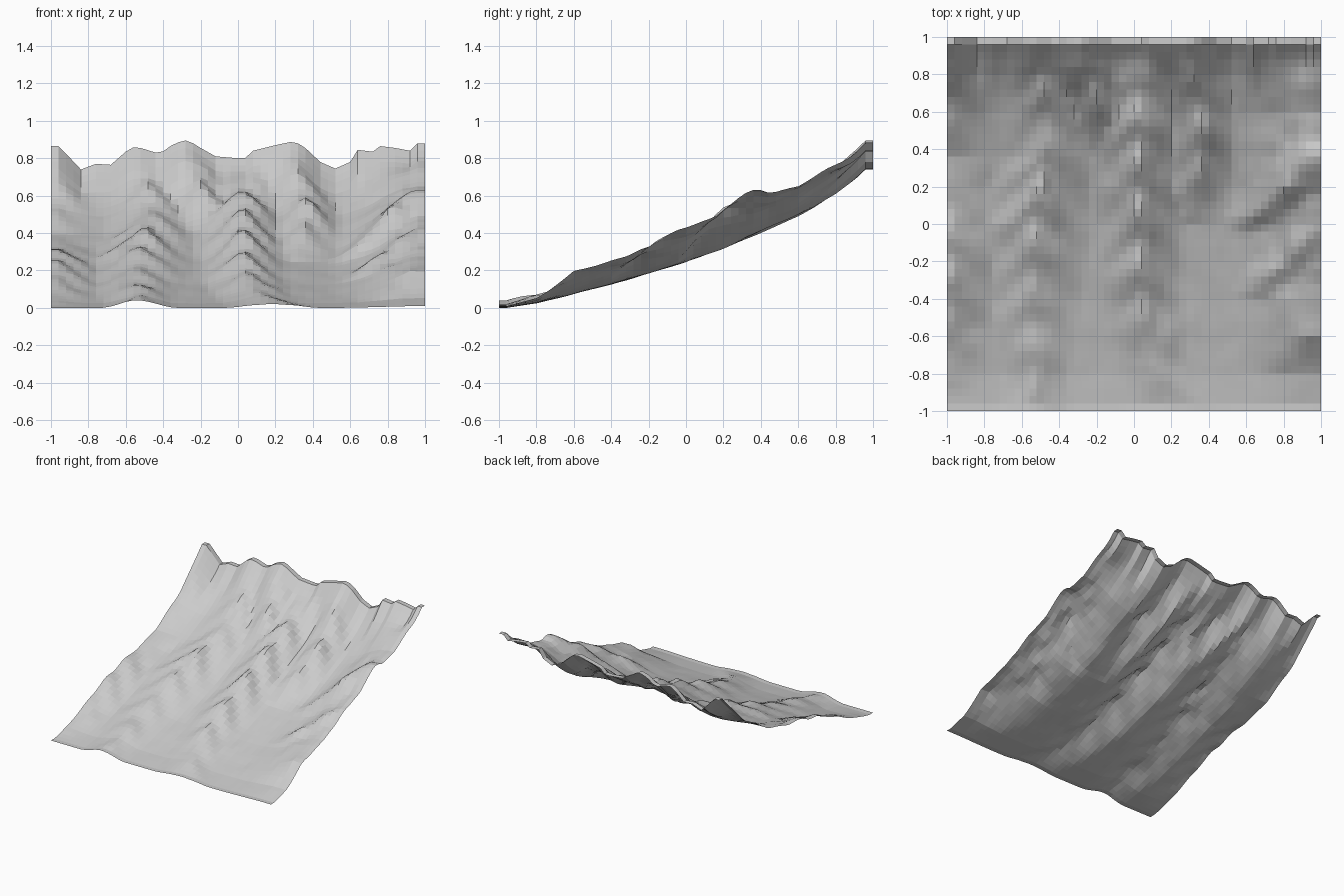
import bpy, bmesh
from math import sin, pi
from mathutils import noise, Vector

N = 50           # cells per side
EDGE = 0.96      # outermost strip of cells is level


def smooth(t):
    t = max(0.0, min(1.0, t))
    return t * t * (3 - 2 * t)


def lookup(rows, t):
    """Linear interpolation; returns every column after the first."""
    if t <= rows[0][0]:
        return rows[0][1:]
    for a, b in zip(rows, rows[1:]):
        if t <= b[0]:
            f = (t - a[0]) / (b[0] - a[0])
            return [p + (q - p) * f for p, q in zip(a[1:], b[1:])]
    return rows[-1][1:]


# valley floor height along y
FLOOR = [(-.96, .005), (-.8, .03), (-.6, .08), (-.4, .13), (-.2, .19), (0, .25),
         (.2, .32), (.4, .405), (.6, .495), (.8, .61), (.9, .685), (.96, .745)]

# jagged height along the back rim
RIM = [(-.96, .87), (-.92, .83), (-.84, .745), (-.76, .775), (-.68, .77), (-.6, .84),
       (-.56, .863), (-.52, .86), (-.44, .835), (-.4, .842), (-.34, .885), (-.28, .9),
       (-.24, .885), (-.2, .86), (-.12, .815), (0, .805), (.04, .807), (.08, .845),
       (.12, .855), (.2, .875), (.28, .892), (.32, .885), (.36, .86), (.44, .785),
       (.52, .75), (.6, .785), (.64, .85), (.72, .84), (.76, .87), (.84, .86),
       (.92, .845), (.96, .885)]

# ridges: y, crest x, crest height above the floor, half width
RIDGES = [
    [(-.9, -1, 0, .2), (-.55, -1, .05, .25), (-.4, -1, .09, .27), (-.1, -1, .09, .28),
     (.2, -1, .04, .25), (.36, -1, .01, .25), (.7, -1, .06, .25), (1, -1, .12, .2)],
    [(-1, -.53, .04, .2), (-.8, -.53, .05, .18), (-.5, -.55, .05, .25), (-.2, -.53, .08, .28),
     (0, -.53, .10, .3), (.2, -.5, .10, .28), (.35, -.46, .08, .26), (1, -.5, .09, .2)],
    [(-1, .2, .02, .25), (-.75, .1, .05, .2), (-.3, .02, .09, .23), (0, .03, .12, .24),
     (.2, .02, .14, .25), (.6, .02, .13, .25), (.8, .02, .1, .25), (1, 0, .05, .2)],
    [(0, .3, 0, .2), (.3, .35, .08, .2), (.5, .36, .11, .2), (1, .27, .14, .2)],
    [(.3, -.1, 0, .2), (.7, -.2, .13, .22), (.85, -.25, .16, .24), (1, -.28, .15, .22)],
]

# rising ground on the right side, and diagonal spurs lying on it
RIGHT_RISE = [(-1, .005), (-.8, .03), (-.6, .10), (-.4, .14), (-.2, .14), (0, .17),
              (.2, .22), (.3, .235), (.4, .22), (.5, .19), (.6, .175), (.7, .18),
              (.8, .19), (.9, .15), (1, .14)]
SPURS = [
    [(-.05, .58, 0, .12), (.05, .66, .05, .16), (.2, .8, .065, .2), (.35, .92, .035, .2), (.45, 1, 0, .2)],
    [(-.4, .64, 0, .12), (-.26, .74, .05, .15), (-.05, .93, .025, .16), (.05, 1, 0, .15)],
    [(-.8, .78, 0, .12), (-.6, .92, .035, .15), (-.4, 1, 0, .15)],
]


def ridge(rows, x, y, branch=0.0):
    """Ridge section; branch adds side spurs running downhill off the crest."""
    if y < rows[0][0] or y > rows[-1][0]:
        return 0.0
    cx, h, w = lookup(rows, y)
    d = abs(x - cx)
    t = max(0.0, 1 - d / w)
    wave = sin(2 * pi * (y + 1.1 * d) / .27 + 5 * cx)
    return h * (0.6 * t + 0.4 * smooth(t)) * (1 + branch * wave)


def height(x, y):
    x = max(-EDGE, min(EDGE, x))
    y = max(-EDGE, min(EDGE, y))
    rise = lookup(RIGHT_RISE, y)[0] * smooth((x - .48) / .55)
    rise += max(ridge(s, x, y) for s in SPURS)
    rise = max([rise] + [ridge(r, x, y, .14) for r in RIDGES])
    # fine erosion, stronger on the ridges
    n = noise.noise(Vector((x * 7, y * 5, 3.1))) + .5 * noise.noise(Vector((x * 15, y * 9, 8.4)))
    z = lookup(FLOOR, y)[0] + rise * (1 + .12 * n) + .004 * n * smooth((y + 1) / .4)
    k = smooth((y - .66) / (EDGE - .66))
    rim = lookup(FLOOR, y)[0] + lookup(RIM, x)[0] - .745
    return max(.001, z + (rim - z) * k)


# terrain sheet
bm = bmesh.new()
bmesh.ops.create_grid(bm, x_segments=N, y_segments=N, size=1.0)
for v in bm.verts:
    v.co.z = height(v.co.x, v.co.y)
low = min(v.co.z for v in bm.verts)
for v in bm.verts:
    v.co.z -= low
mesh = bpy.data.meshes.new("mountain_slope")
bm.to_mesh(mesh)
bm.free()
slope = bpy.data.objects.new("mountain_slope", mesh)
bpy.context.collection.objects.link(slope)
